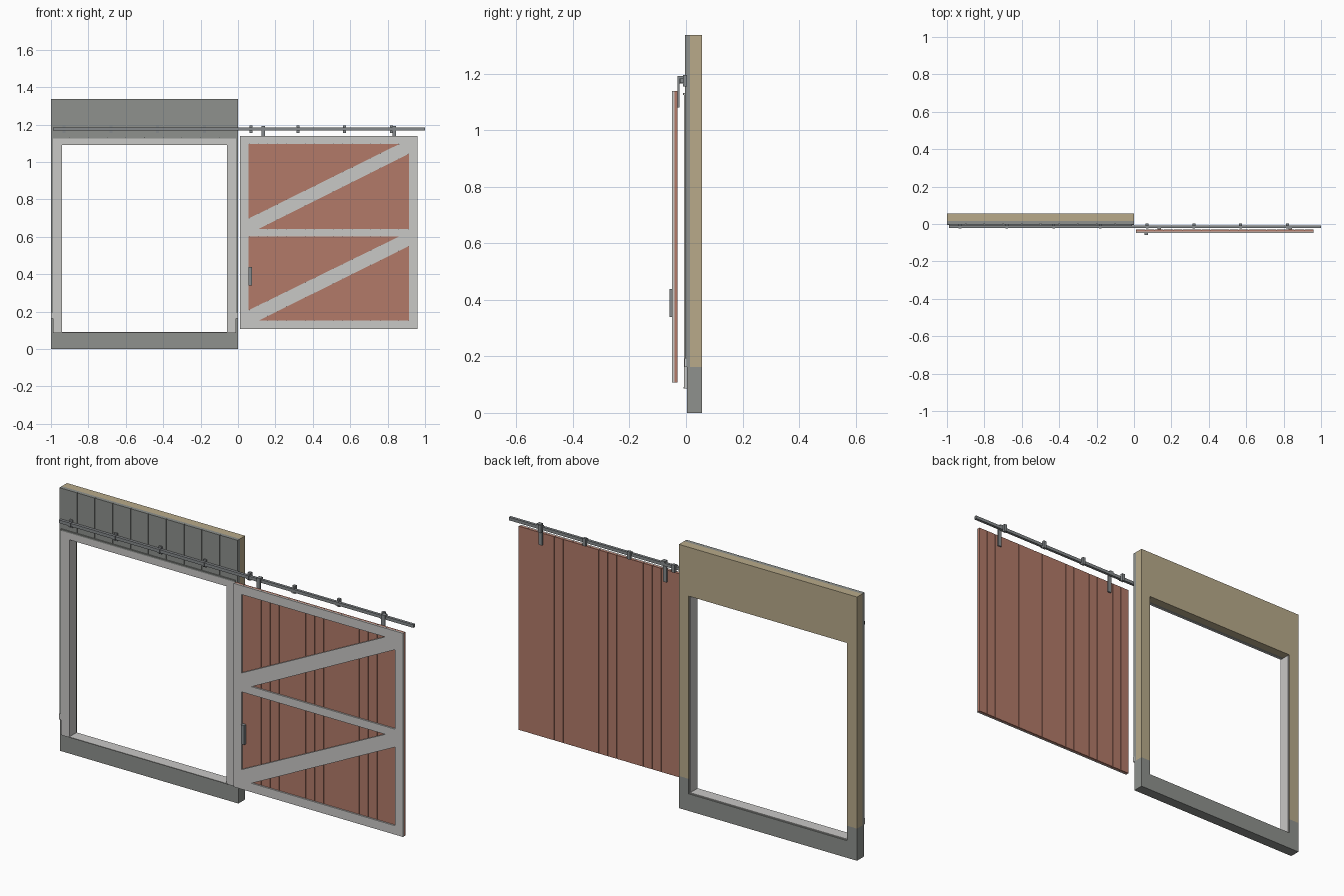
import bpy, bmesh

if "Cube" in bpy.data.objects:
    bpy.data.objects.remove(bpy.data.objects["Cube"])


def srgb(r, g, b):
    return [((c / 255 + 0.055) / 1.055) ** 2.4 for c in (r, g, b)] + [1]


def material(name, rgb):
    m = bpy.data.materials.new(name)
    m.diffuse_color = srgb(*rgb)
    m.use_nodes = True
    m.node_tree.nodes["Principled BSDF"].inputs["Base Color"].default_value = m.diffuse_color
    return m


GREY = material("wall grey", (142, 145, 141))
TAN = material("tan plaster", (184, 170, 138))
PALE = material("pale trim", (201, 200, 198))
BRICK = material("brick red wood", (178, 122, 105))
METAL = material("metal grey", (134, 138, 140))


def finish(name, bm, mat):
    bmesh.ops.recalc_face_normals(bm, faces=bm.faces[:])
    me = bpy.data.meshes.new(name)
    bm.to_mesh(me)
    bm.free()
    me.materials.append(mat)
    ob = bpy.data.objects.new(name, me)
    bpy.context.collection.objects.link(ob)
    return ob


def prisms(name, mat, outlines, y0, y1):
    """Extrude outlines in the xz plane from y0 to y1."""
    bm = bmesh.new()
    for pts in outlines:
        face = bm.faces.new([bm.verts.new((x, y0, z)) for x, z in pts])
        out = bmesh.ops.extrude_face_region(bm, geom=[face])
        for v in out["geom"]:
            if isinstance(v, bmesh.types.BMVert):
                v.co.y = y1
    return finish(name, bm, mat)


def rect(x0, x1, z0, z1):
    return [(x0, z0), (x1, z0), (x1, z1), (x0, z1)]


# opening in the wall
L, R, B, T = -0.945, -0.055, 0.087, 1.09
BASE, TOP = 0.163, 1.338


def u_shape(z0, z1):
    """Two posts joined by a header above the opening."""
    return [(-1, z0), (L, z0), (L, T), (R, T), (R, z0), (0, z0), (0, z1), (-1, z1)]


# wall: foundation, plastered core, cavity layer
prisms("foundation", GREY, [[(-1, 0), (0, 0), (0, BASE), (R, BASE), (R, B),
                             (L, B), (L, BASE), (-1, BASE)]], 0.003, 0.057)
prisms("wall_core", TAN, [u_shape(BASE, TOP)], 0.015, 0.057)
prisms("wall_cavity", GREY, [u_shape(BASE, TOP)], 0.002, 0.015)

# outer cladding boards, split by fine joints
boards = []
for i in range(10):
    x0, x1 = -1 + 0.1 * i, -0.9 + 0.1 * i
    boards.append(rect(x0 + 0.0015 * (i > 0), x1 - 0.0015 * (i < 9), 1.1, TOP))
boards += [rect(-1, L, 0.19, 1.1), rect(R, 0, 0.19, 1.1)]
prisms("wall_cladding", GREY, boards, -0.004, 0.002)

# opening trim, linings and sill
prisms("opening_trim", PALE, [[(-0.99, B), (L, B), (L, T), (R, T), (R, B),
                               (-0.01, B), (-0.01, 1.13), (-0.99, 1.13)]], -0.007, 0.003)
prisms("jamb_lining", PALE, [rect(L, L + 0.004, B, T), rect(R - 0.004, R, B, T)], -0.007, 0.05)
prisms("sill", PALE, [rect(L, R, B, B + 0.004)], -0.009, 0.05)
prisms("drip_cap", GREY, [rect(-0.99, -0.01, 1.125, 1.133)], -0.01, 0.0)
prisms("base_flashing", PALE, [rect(-1.0, L, BASE, 0.192), rect(R, 0.0, BASE, 0.192)],
       -0.006, 0.003)

# sliding rail with evenly spaced brackets
prisms("rail", METAL, [rect(-0.99, 1.0, 1.168, 1.184)], -0.022, -0.008)
bx = [-0.93 + 0.25 * i for i in range(8)]
prisms("rail_brackets", METAL, [rect(x - 0.008, x + 0.008, 1.156, 1.195) for x in bx],
       -0.0105, 0.004)
prisms("rail_bolts", METAL, [rect(x - 0.007, x + 0.007, 1.166, 1.186) for x in bx],
       -0.024, -0.01)

# hangers gripping the back of the door
hx = (0.135, 0.835)
prisms("hangers", METAL, [rect(x - 0.01, x + 0.01, 1.08, 1.188) for x in hx], -0.03, -0.023)
prisms("hanger_wheels", METAL, [rect(x - 0.01, x + 0.01, 1.182, 1.192) for x in hx],
       -0.03, -0.008)

# door boards over a thin core
X0, X1, Z0, Z1 = 0.01, 0.96, 0.107, 1.14
door = []
for i in range(19):
    a = X0 + 0.05 * i
    door.append(rect(a + 0.001 * (i > 0), a + 0.05 - 0.001 * (i < 18), Z0, Z1))
prisms("door_boards", BRICK, door, -0.041, -0.030)
prisms("door_core", BRICK, [rect(X0 + 0.002, X1 - 0.002, Z0 + 0.002, Z1 - 0.002)],
       -0.039, -0.032)

# door frame, middle rail and diagonal braces
xa, xb = 0.055, 0.915
prisms("door_frame", PALE, [rect(X0, xa, Z0, Z1), rect(xb, X1, Z0, Z1),
                            rect(xa, xb, Z0, 0.152), rect(xa, xb, 1.095, Z1),
                            rect(xa, xb, 0.601, 0.642)], -0.049, -0.041)
braces = [[(xa, z0), (xa + 0.055, z0), (xb, z1 - 0.05), (xb, z1), (xb - 0.055, z1),
           (xa, z0 + 0.055)] for z0, z1 in ((0.152, 0.601), (0.642, 1.095))]
prisms("door_braces", PALE, braces, -0.049, -0.041)

# handle
prisms("door_handle", METAL, [rect(0.057, 0.075, 0.34, 0.438)], -0.058, -0.041)
